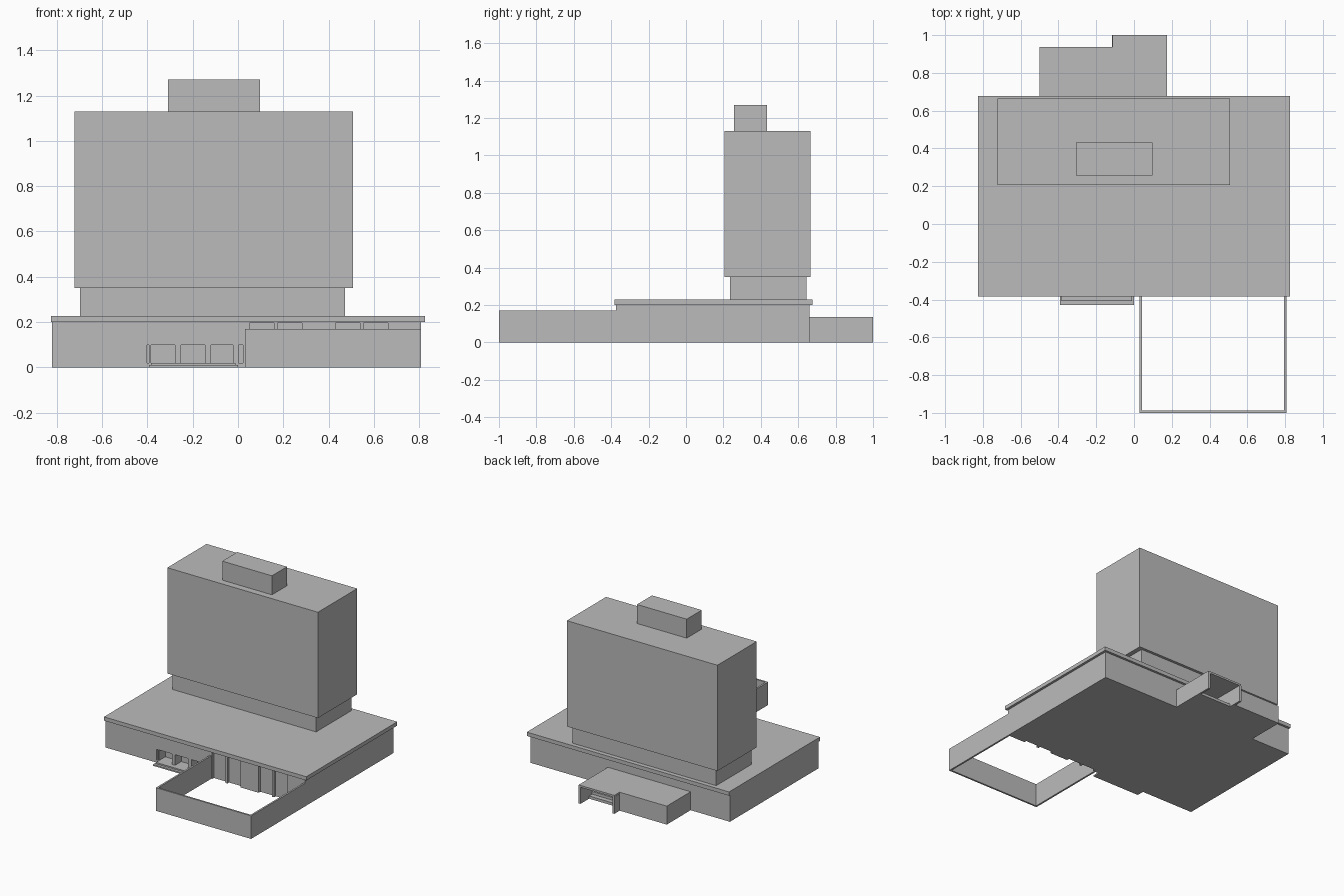
import bpy
import bmesh
from mathutils import Vector

cube = bpy.data.objects.get("Cube")
if cube:
    bpy.data.objects.remove(cube, do_unlink=True)

grey = bpy.data.materials.new("light grey")
grey.use_nodes = True
grey.diffuse_color = (0.5, 0.5, 0.5, 1)
grey.node_tree.nodes["Principled BSDF"].inputs["Base Color"].default_value = (0.5, 0.5, 0.5, 1)


def box(name, x, y, z):
    """Box given by its low and high limit on each axis."""
    bm = bmesh.new()
    bmesh.ops.create_cube(bm, size=1)
    for v in bm.verts:
        v.co = Vector([a[0] if c < 0 else a[1] for c, a in zip(v.co, (x, y, z))])
    mesh = bpy.data.meshes.new(name)
    bm.to_mesh(mesh)
    bm.free()
    mesh.materials.append(grey)
    obj = bpy.data.objects.new(name, mesh)
    bpy.context.collection.objects.link(obj)
    return obj


def cut(obj, x, y, z):
    """Cut a box-shaped recess out of an object."""
    cutter = box("recess_cutter", x, y, z)
    cutter.hide_render = True
    mod = obj.modifiers.new("recess", 'BOOLEAN')
    mod.operation = 'DIFFERENCE'
    mod.solver = 'EXACT'
    mod.object = cutter
    bpy.context.view_layer.objects.active = obj
    bpy.ops.object.modifier_apply(modifier=mod.name)
    bpy.data.objects.remove(cutter, do_unlink=True)


# Podium with overhanging roof slab
podium = box("podium", (-0.82, 0.807), (-0.373, 0.66), (0, 0.2))
box("podium_roof", (-0.825, 0.825), (-0.383, 0.677), (0.2, 0.228))

# Tall window bays facing the yard
for left in (0.05, 0.175, 0.43, 0.555):
    cut(podium, (left, left + 0.108), (-0.5, -0.353), (-0.1, 0.197))

# Entrance openings and their narrow side lights
for low, high in ((-0.402, -0.392), (-0.383, -0.278), (-0.252, -0.145),
                  (-0.12, -0.022), (0.002, 0.022)):
    cut(podium, (low, high), (-0.5, -0.3), (0.02, 0.098))

# Entrance steps
box("lower_step", (-0.393, 0), (-0.428, -0.37), (0, 0.01))
box("upper_step", (-0.383, -0.01), (-0.408, -0.37), (0.01, 0.02))

# Tower
box("tower_base", (-0.698, 0.473), (0.235, 0.645), (0.228, 0.352))
box("tower", (-0.722, 0.507), (0.207, 0.665), (0.35, 1.13))
box("roof_plant_room", (-0.308, 0.097), (0.257, 0.432), (1.13, 1.27))

# Walled front yard
box("yard_front_wall", (0.03, 0.807), (-1, -0.987), (0, 0.17))
for name, x in (("yard_right_wall", 0.03), ("yard_left_wall", 0.794)):
    box(name, (x, x + 0.013), (-0.988, -0.37), (0, 0.17))

# Rear annex with covered loading bay
box("rear_annex", (-0.5, -0.115), (0.655, 0.938), (0, 0.136))
box("loading_roof", (-0.115, 0.175), (0.655, 1), (0.122, 0.136))
box("loading_left_wall", (0.16, 0.175), (0.655, 1), (0, 0.123))
box("loading_right_wall", (-0.116, -0.1), (0.655, 1), (0, 0.123))
for i in range(3):
    box("loading_step", (-0.1, 0.16), (0.655, 0.9 - i * 0.035),
        (i * 0.02, i * 0.02 + 0.02))
